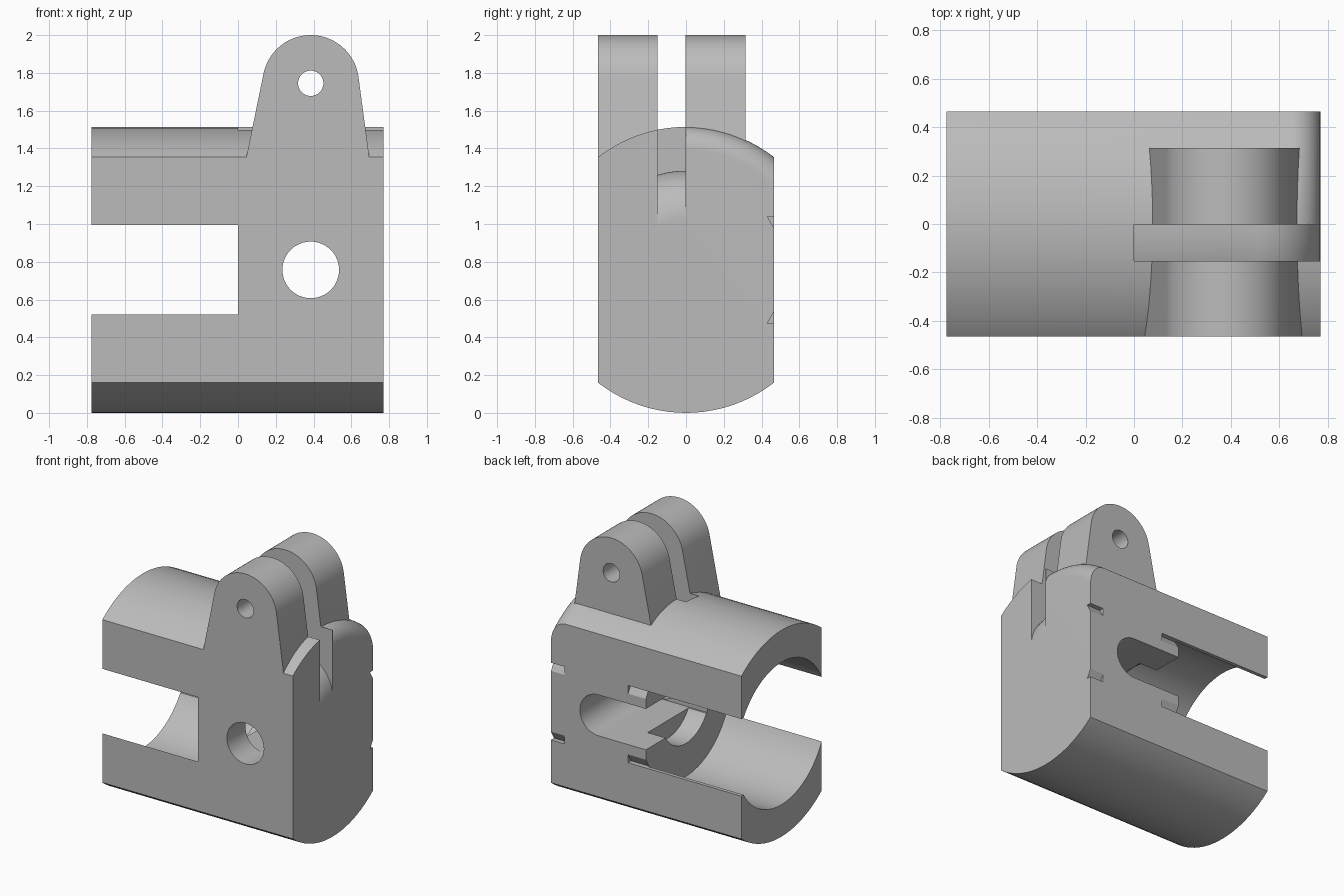
import bpy, bmesh, math
from mathutils import Vector

cube = bpy.data.objects.get("Cube")
if cube:
    bpy.data.objects.remove(cube, do_unlink=True)

AXIS = 0.757            # height of the bore axis, also the outer radius
SIDE = 0.465            # half thickness of the block
LEFT, RIGHT = -0.775, 0.77
PIN_X, PIN_Z = 0.385, 1.745

grey = bpy.data.materials.new("grey")
grey.use_nodes = True
grey.diffuse_color = (0.5, 0.5, 0.5, 1)
grey.node_tree.nodes["Principled BSDF"].inputs["Base Color"].default_value = (0.5, 0.5, 0.5, 1)


def loft(name, rings, closed=False):
    """Skin a list of equal rings, capped unless the list closes on itself."""
    bm = bmesh.new()
    loops = [[bm.verts.new(p) for p in ring] for ring in rings]
    n = len(loops[0])
    pairs = list(zip(loops, loops[1:]))
    if closed:
        pairs.append((loops[-1], loops[0]))
    else:
        bm.faces.new(loops[0])
        bm.faces.new(loops[-1])
    for a, b in pairs:
        for i in range(n):
            j = (i + 1) % n
            bm.faces.new((a[i], a[j], b[j], b[i]))
    bmesh.ops.recalc_face_normals(bm, faces=bm.faces)
    mesh = bpy.data.meshes.new(name)
    bm.to_mesh(mesh)
    bm.free()
    ob = bpy.data.objects.new(name, mesh)
    bpy.context.collection.objects.link(ob)
    return ob


def arc(cx, cy, r, start, end, n=32):
    return [(cx + r * math.cos(math.radians(start + (end - start) * i / n)),
             cy + r * math.sin(math.radians(start + (end - start) * i / n)))
            for i in range(n + 1)]


def prism_y(name, pts, y0, y1):
    return loft(name, [[Vector((x, y, z)) for x, z in pts] for y in (y0, y1)])


def prism_x(name, pts, x0, x1):
    return loft(name, [[Vector((x, y, z)) for y, z in pts] for x in (x0, x1)])


def rod_x(name, r, x0, x1):
    return prism_x(name, arc(0, AXIS, r, 0, 360, 96)[:-1], x0, x1)


def disc(r, cx, cz):
    return arc(cx, cz, r, 0, 360, 48)[:-1]


def rect(a0, b0, a1, b1):
    return [(a0, b0), (a1, b0), (a1, b1), (a0, b1)]


def combine(target, tool, operation="DIFFERENCE"):
    """Apply a boolean and discard the tool."""
    tool.hide_render = True
    mod = target.modifiers.new("cut", "BOOLEAN")
    mod.operation, mod.solver, mod.object = operation, "EXACT", tool
    bpy.context.view_layer.objects.active = target
    bpy.ops.object.modifier_apply(modifier=mod.name)
    bpy.data.objects.remove(tool, do_unlink=True)


# Round barrel body
body = rod_x("clamp_body", AXIS, LEFT, RIGHT)

# Rounded end edge on the upper back quarter
f = 0.12
edge = arc(RIGHT - f, AXIS - f, f, 90, 0, 12) + [(0.9, AXIS - f), (0.9, 0.9), (RIGHT - f, 0.9)]
sector = []
for i in range(17):
    a = math.radians(3.75 * i)
    sector.append([Vector((x, r * math.sin(a), AXIS + r * math.cos(a))) for x, r in edge])
combine(body, loft("edge_cutter", sector))

# Tapered hinge lug, flattened together with the body sides
lug = [(0.705, 1.28)] + arc(PIN_X, PIN_Z, 0.255, 8, 168, 40) + [(0.029, 1.28)]
combine(body, prism_y("lug", lug, -0.6, 0.315), "UNION")
combine(body, prism_y("side_trim", rect(-1, -0.5, 1, 2.5), -SIDE, SIDE), "INTERSECT")

# Main bore and the smaller stepped recess behind it
combine(body, rod_x("bore", 0.522, -1, 0))
combine(body, rod_x("recess", 0.28, -0.2, 0.146))

# Round-ended slot from the back, and the matching hole through the front
slot = [(-0.1, AXIS - 0.15)] + arc(PIN_X, AXIS, 0.15, -90, 90, 24) + [(-0.1, AXIS + 0.15)]
combine(body, prism_y("back_slot", slot, -0.25, 0.7))
combine(body, prism_y("front_hole", disc(0.15, PIN_X, AXIS), -0.7, 0))
combine(body, prism_y("pin_hole", disc(0.067, PIN_X, PIN_Z), -0.7, 0.7))

# Hinge slot, whose floor is a dome turned about the bore axis
hinge = prism_y("hinge_slot", rect(0, 0.8, 0.95, 2.2), -0.152, -0.002)
dome = [(-0.3, 0.525)] + arc(RIGHT - 0.255, 0.27, 0.255, 90, 0, 16)
rings = [[Vector((x, r * math.cos(t), AXIS + r * math.sin(t)))
          for t in (math.tau * k / 96 for k in range(96))] for x, r in dome]
combine(hinge, loft("slot_floor", rings))
combine(hinge, prism_y("slot_limit", rect(-0.2, 0.96, 2, 2.4), -0.3, 0.3), "INTERSECT")
combine(body, hinge)

# Small slanted grooves along the back, above and below the slot
for side in (1, -1):
    groove = [(0.43, AXIS + side * 0.283), (0.53, AXIS + side * 0.283),
              (0.53, AXIS + side * 0.112), (SIDE, AXIS + side * 0.223)]
    for x0, x1 in ((-0.9, 0.144), (0.66, 0.9)):
        combine(body, prism_x("groove", groove, x0, x1))

body.data.materials.clear()
body.data.materials.append(grey)
for face in body.data.polygons:
    face.material_index = 0
bpy.ops.object.select_all(action="DESELECT")
body.select_set(True)
bpy.context.view_layer.objects.active = body
bpy.ops.object.shade_smooth_by_angle(angle=math.radians(25))
